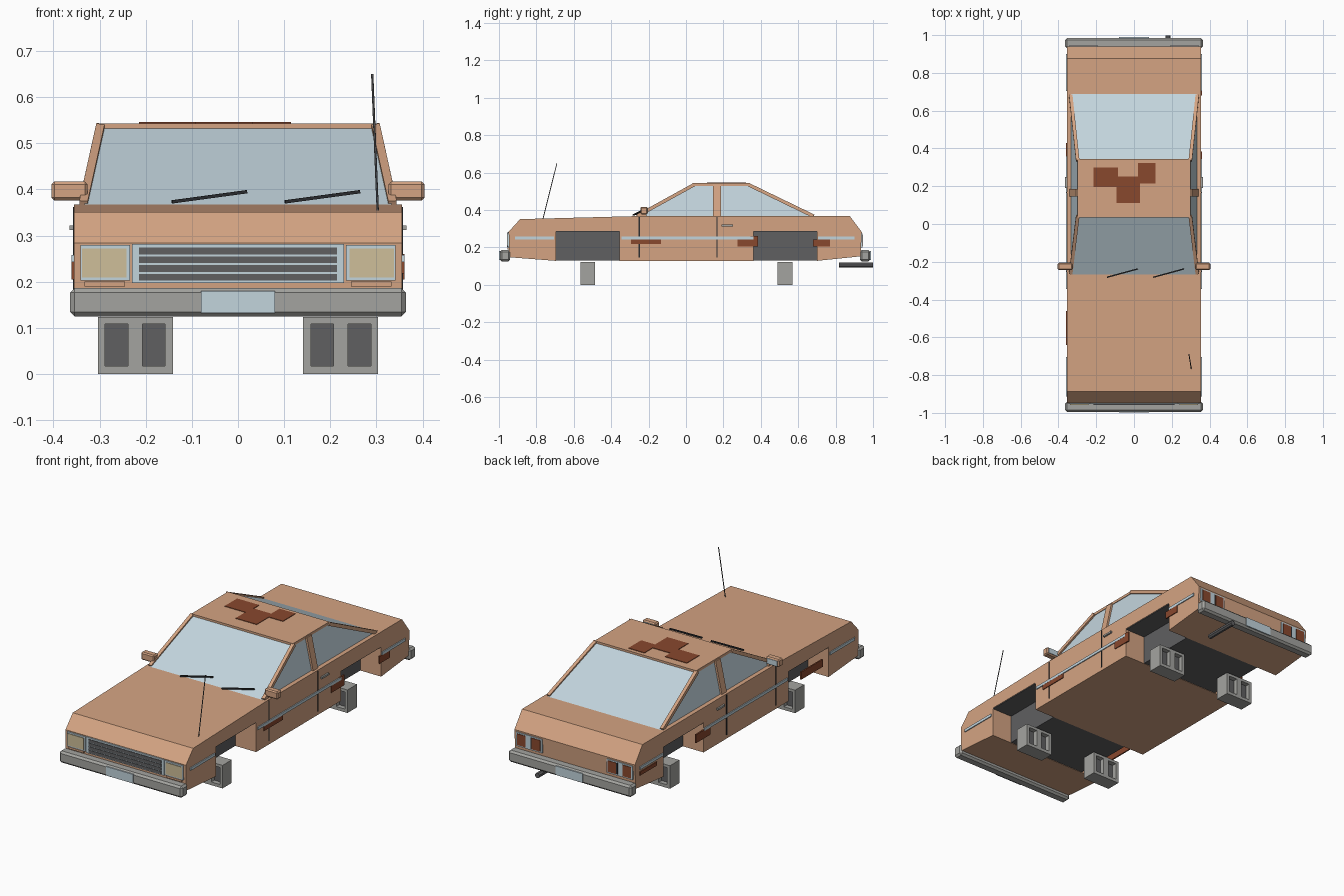
import bpy, bmesh, math
from mathutils import Vector


def material(name, rgb):
    m = bpy.data.materials.new(name)
    m.diffuse_color = (*rgb, 1)
    return m


TAN = material("tan_paint", (0.66, 0.37, 0.225))
GLASS = material("pale_blue_glass", (0.54, 0.66, 0.72))
GREY = material("concrete_grey", (0.37, 0.37, 0.35))
DARK = material("dark_grey", (0.115, 0.115, 0.12))
BLACK = material("black_rubber", (0.025, 0.027, 0.03))
RUST = material("rust", (0.25, 0.065, 0.027))
LAMP = material("lamp_beige", (0.62, 0.52, 0.32))


def mesh_object(name, verts, faces, mat):
    me = bpy.data.meshes.new(name)
    me.from_pydata(verts, [], faces)
    bm = bmesh.new()
    bm.from_mesh(me)
    bmesh.ops.recalc_face_normals(bm, faces=bm.faces)
    bm.to_mesh(me)
    bm.free()
    me.materials.append(mat)
    ob = bpy.data.objects.new(name, me)
    bpy.context.collection.objects.link(ob)
    return ob


def loft(name, a, b, mat):
    """Solid between two matching outlines."""
    n = len(a)
    faces = [tuple(range(n)), tuple(range(n, 2 * n))]
    faces += [(i, (i + 1) % n, n + (i + 1) % n, n + i) for i in range(n)]
    return mesh_object(name, list(a) + list(b), faces, mat)


def box(name, x, y, z, mat, bevel=0):
    a, b = [[(x[0], y[0], h), (x[1], y[0], h), (x[1], y[1], h), (x[0], y[1], h)] for h in z]
    ob = loft(name, a, b, mat)
    if bevel:
        mod = ob.modifiers.new("bevel", 'BEVEL')
        mod.width, mod.segments = bevel, 1
    return ob


def rod(name, p, q, r, mat, sides=8):
    """Straight bar with a regular cross-section."""
    p, q = Vector(p), Vector(q)
    d = (q - p).normalized()
    u = d.cross(Vector((1, 0, 0)) if abs(d.x) < 0.9 else Vector((0, 0, 1))).normalized()
    v = d.cross(u)
    ring = [u * r * math.cos(t) + v * r * math.sin(t)
            for t in [2 * math.pi * (i + 0.5) / sides for i in range(sides)]]
    return loft(name, [p + o for o in ring], [q + o for o in ring], mat)


def mx(s, a, b):
    """Mirrored x range."""
    return tuple(sorted((s * a, s * b)))


# Body: side profile with open wheel arches
W = 0.356
profile = [(-0.945, 0.147), (-0.948, 0.284), (-0.887, 0.351), (-0.27, 0.367), (0.876, 0.367),
           (0.94, 0.282), (0.933, 0.152), (0.70, 0.128), (0.70, 0.288), (0.36, 0.288),
           (0.36, 0.128), (-0.355, 0.128), (-0.355, 0.288), (-0.695, 0.288), (-0.695, 0.128)]
loft("body", [(-W, y, z) for y, z in profile], [(W, y, z) for y, z in profile], TAN)
for name, y in (("front", (-0.695, -0.355)), ("rear", (0.36, 0.70))):
    box(name + "_wheel_well", (-0.235, 0.235), y, (0.13, 0.288), DARK)
    box(name + "_arch_ceiling", (-0.354, 0.354), y, (0.284, 0.289), DARK)

# Cabin: glass hull, roof and pillars
B, T = 0.333, 0.296
loft("cabin_glass",
     [(-B, -0.27, 0.366), (B, -0.27, 0.366), (B, 0.69, 0.366), (-B, 0.69, 0.366)],
     [(-T, 0.035, 0.532), (T, 0.035, 0.532), (T, 0.343, 0.532), (-T, 0.343, 0.532)], GLASS)
box("roof", (-0.3, 0.3), (0.035, 0.343), (0.529, 0.543), TAN)
for s in (-1, 1):
    rod("windshield_pillar", (s * 0.335, -0.262, 0.367), (s * 0.298, 0.043, 0.535), 0.013, TAN, 4)
    rod("rear_pillar", (s * 0.335, 0.682, 0.367), (s * 0.298, 0.335, 0.535), 0.013, TAN, 4)
    a, b = [[(s * (x + o), y, z) for o, y in
             ((-0.01, 0.145), (0.01, 0.145), (0.01, 0.186), (-0.01, 0.186))]
            for x, z in ((B, 0.366), (T, 0.535))]
    loft("door_pillar", a, b, TAN)

# Bumpers with wrapped ends and number plates
for name, s, y0, y1 in (("front", -1, 0.94, 0.995), ("rear", 1, 0.93, 0.985)):
    box(name + "_bumper", (-0.364, 0.364), mx(s, y0, y1), (0.124, 0.186), GREY, 0.01)
    box(name + "_plate", (-0.08, 0.08), mx(s, y1 - 0.002, y1 + 0.004), (0.132, 0.18), GLASS)

# Grille with four dark slots
box("grille_frame", (-0.23, 0.23), (-0.954, -0.944), (0.197, 0.282), GLASS)
for z in (0.202, 0.221, 0.24, 0.259):
    box("grille_slot", (-0.215, 0.215), (-0.957, -0.95), (z, z + 0.015), DARK)

for s in (-1, 1):
    # Headlights and front markers
    box("headlight_frame", mx(s, 0.234, 0.342), (-0.954, -0.944), (0.202, 0.28), GLASS)
    box("headlight", mx(s, 0.242, 0.338), (-0.957, -0.95), (0.209, 0.272), LAMP)
    box("front_marker", mx(s, 0.245, 0.333), (-0.954, -0.944), (0.19, 0.2), TAN)
    # Tail lights
    box("tail_light_frame", mx(s, 0.19, 0.345), (0.93, 0.944), (0.2, 0.274), GLASS)
    for x in ((0.2, 0.25), (0.287, 0.337)):
        box("tail_light", mx(s, *x), (0.94, 0.947), (0.207, 0.267), RUST)
    box("tail_light_divider", mx(s, 0.25, 0.258), (0.94, 0.946), (0.207, 0.267), BLACK)
    # Side trim, door seams and handle
    for y in ((-0.913, -0.705), (-0.345, 0.36), (0.705, 0.9)):
        box("side_trim", mx(s, 0.354, 0.361), y, (0.243, 0.258), GLASS)
    for y in (-0.25, 0.166):
        box("door_seam", mx(s, 0.354, 0.358), (y - 0.003, y + 0.003), (0.147, 0.362), BLACK)
    box("door_handle", mx(s, 0.354, 0.365), (0.19, 0.25), (0.312, 0.322), GREY)
    # Mirrors
    box("mirror", mx(s, 0.326, 0.404), (-0.244, -0.206), (0.376, 0.417), TAN, 0.006)
    box("mirror_glass", mx(s, 0.335, 0.396), (-0.208, -0.203), (0.382, 0.411), GLASS)
    box("mirror_foot", mx(s, 0.332, 0.343), (-0.24, -0.21), (0.36, 0.385), TAN)

# Rust patches on roof and sides
for x, y in (((-0.215, -0.085), (0.195, 0.3)), ((-0.092, 0.032), (0.112, 0.252)),
             ((0.02, 0.115), (0.215, 0.322))):
    box("roof_rust", x, y, (0.541, 0.546), RUST)
for s, y, z in ((1, (-0.295, -0.135), (0.218, 0.243)), (1, (0.275, 0.35), (0.205, 0.243)),
                (1, (0.345, 0.385), (0.205, 0.26)), (1, (0.68, 0.77), (0.205, 0.243)),
                (-1, (0.31, 0.43), (0.205, 0.25)), (-1, (-0.64, -0.46), (0.205, 0.245)),
                (-1, (0.76, 0.9), (0.212, 0.232))):
    box("side_rust", mx(s, 0.353, 0.3605), y, z, RUST)

# Wipers, aerial and tailpipe
for x in (-0.143, 0.102):
    rod("wiper", (x, -0.282, 0.373), (x + 0.162, -0.238, 0.395), 0.005, BLACK, 4)
rod("aerial", (0.303, -0.765, 0.352), (0.291, -0.69, 0.65), 0.0025, DARK, 6)
rod("tailpipe", (0.18, 0.817, 0.105), (0.18, 0.999, 0.105), 0.014, DARK)

# Hollow concrete blocks holding the car up
for s in (-1, 1):
    for y in ((-0.565, -0.487), (0.49, 0.57)):
        for x in ((0.141, 0.158), (0.207, 0.238), (0.288, 0.304)):
            box("block_web", mx(s, *x), y, (0.0, 0.123), GREY)
        for x in ((0.158, 0.207), (0.238, 0.288)):
            box("block_base", mx(s, *x), y, (0.0, 0.017), GREY)
            box("block_cap", mx(s, *x), y, (0.108, 0.123), GREY)
            box("block_core", mx(s, *x), (y[0] + 0.025, y[1] - 0.025), (0.017, 0.108), DARK)
